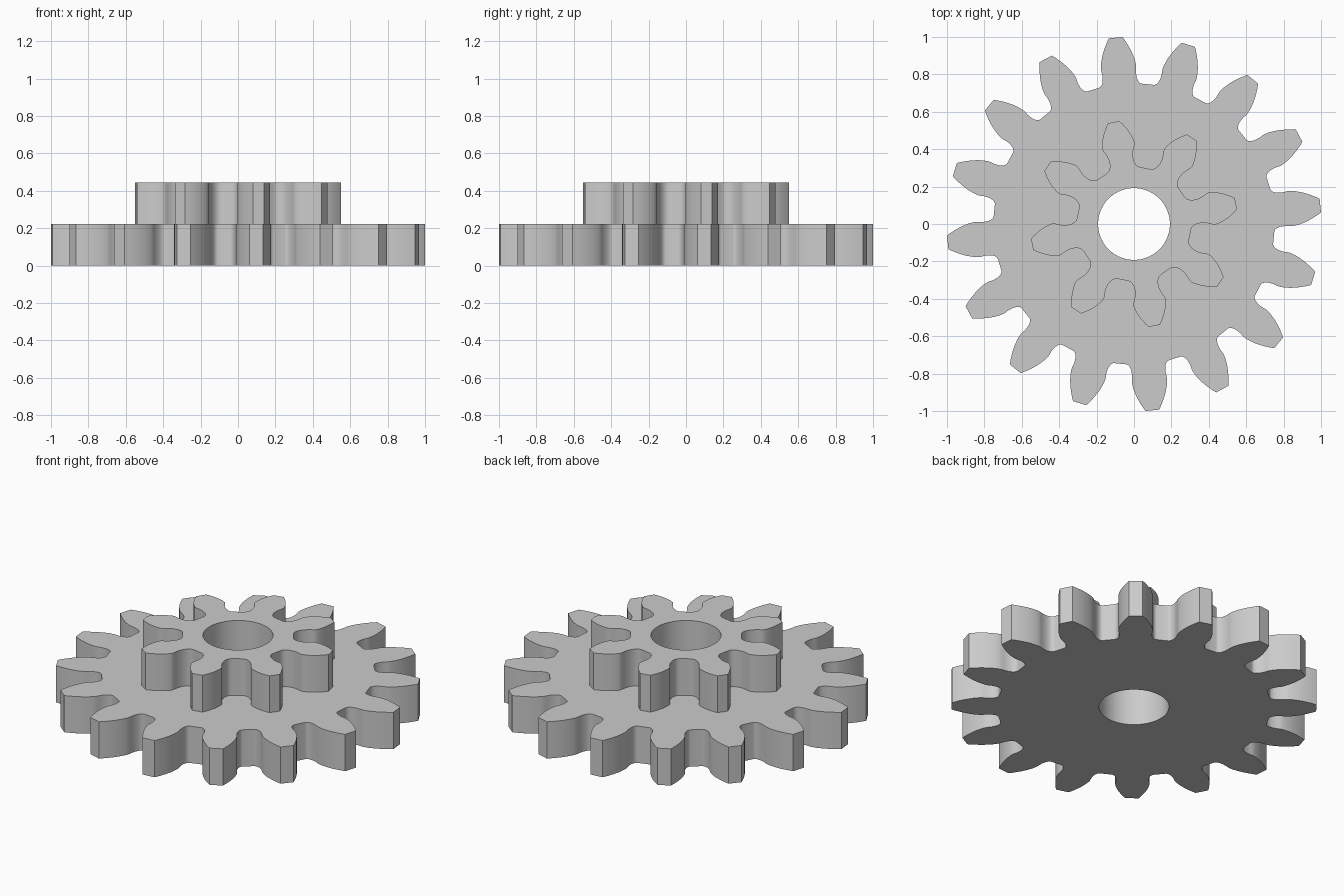
import bpy, bmesh
from math import pi, sin, cos, tan, atan2, acos, sqrt, radians

cube = bpy.data.objects.get("Cube")
if cube:
    bpy.data.objects.remove(cube, do_unlink=True)

MODULE = 0.1113
PRESSURE = radians(20)
BORE = 0.192
THICK = 2 * MODULE
FLANK_STEPS = 24

grey = bpy.data.materials.new("plain grey")
grey.use_nodes = True
grey.diffuse_color = (0.6, 0.6, 0.6, 1)
grey.node_tree.nodes["Principled BSDF"].inputs["Base Color"].default_value = (0.6, 0.6, 0.6, 1)


def half_gap(r, teeth):
    """Half angle of the gap between teeth at radius r: undercut root or involute flank."""
    pitch_r = MODULE * teeth / 2
    root_r = pitch_r - 1.25 * MODULE
    base_r = pitch_r * cos(PRESSURE)
    cutter = MODULE * (pi / 4 - 1.25 * tan(PRESSURE))
    s = sqrt(max(r * r - root_r * root_r, 0))
    gap = atan2(s, root_r) - (s - cutter) / pitch_r
    if r >= base_r:
        a = acos(base_r / r)
        flank = pi / (2 * teeth) - (tan(PRESSURE) - PRESSURE) + (tan(a) - a)
        gap = max(gap, flank)
    return gap


def gear_outline(teeth):
    """Closed outline, one tooth after another, counter-clockwise."""
    root_r = MODULE * (teeth / 2 - 1.25)
    tip_r = MODULE * (teeth / 2 + 1)
    flank = []
    for i in range(FLANK_STEPS + 1):
        r = root_r + (tip_r - root_r) * (i / FLANK_STEPS) ** 1.6
        flank.append((r, pi / teeth - half_gap(r, teeth)))
    tooth = [(r, -a) for r, a in flank] + [(r, a) for r, a in reversed(flank)]
    points = []
    for k in range(teeth):
        centre = 2 * pi * (k + 0.25) / teeth
        points += [(r * cos(centre + a), r * sin(centre + a)) for r, a in tooth]
    return points


def add_gear(name, teeth, bottom):
    bm = bmesh.new()
    bore = [(BORE * cos(2 * pi * i / 96), BORE * sin(2 * pi * i / 96)) for i in range(96)]
    for loop in (gear_outline(teeth), bore):
        verts = [bm.verts.new((x, y, 0)) for x, y in loop]
        for a, b in zip(verts, verts[1:] + verts[:1]):
            bm.edges.new((a, b))
    bmesh.ops.triangle_fill(bm, use_beauty=True, edges=bm.edges[:], normal=(0, 0, 1))
    bm.normal_update()
    for f in bm.faces:
        if f.normal.z < 0:
            f.normal_flip()
    mesh = bpy.data.meshes.new(name)
    bm.to_mesh(mesh)
    bm.free()
    mesh.materials.append(grey)
    obj = bpy.data.objects.new(name, mesh)
    obj.location.z = bottom
    bpy.context.collection.objects.link(obj)

    # Give the flat profile its thickness, upward from its base
    solid = obj.modifiers.new("thickness", 'SOLIDIFY')
    solid.thickness = THICK
    solid.offset = 1
    bpy.ops.object.select_all(action='DESELECT')
    obj.select_set(True)
    bpy.context.view_layer.objects.active = obj
    bpy.ops.object.modifier_apply(modifier=solid.name)
    bpy.ops.object.shade_smooth_by_angle(angle=radians(30))


# Large lower wheel and small upper pinion on one bore
add_gear("large_gear", 16, 0)
add_gear("small_gear", 8, THICK)
